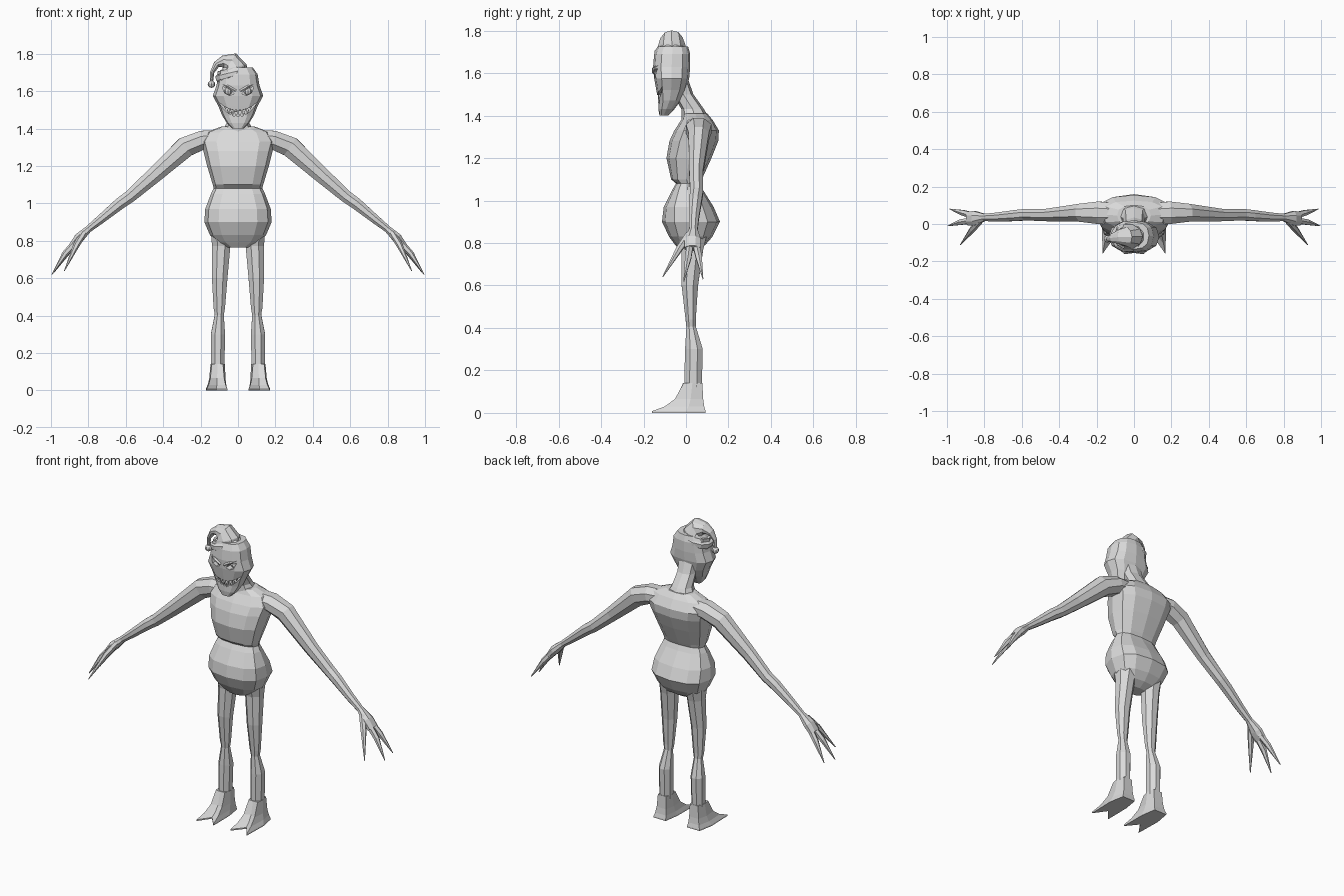
import bpy, bmesh, math
from mathutils import Vector

skin = bpy.data.materials.new("pale_grey")
skin.diffuse_color = (0.7, 0.7, 0.7, 1)


def finish(name, bm):
    bmesh.ops.recalc_face_normals(bm, faces=bm.faces)
    mesh = bpy.data.meshes.new(name)
    bm.to_mesh(mesh)
    bm.free()
    mesh.materials.append(skin)
    ob = bpy.data.objects.new(name, mesh)
    bpy.context.collection.objects.link(ob)
    return ob


def loft(name, rings):
    """Skin a list of equal-length point rings and cap both ends."""
    bm = bmesh.new()
    vs = [[bm.verts.new(p) for p in r] for r in rings]
    n = len(rings[0])
    for a, b in zip(vs, vs[1:]):
        for i in range(n):
            j = (i + 1) % n
            bm.faces.new((a[i], a[j], b[j], b[i]))
    bm.faces.new(vs[0])
    bm.faces.new(vs[-1])
    return finish(name, bm)


def power(v, p):
    return math.copysign(abs(v) ** p, v)


def body(name, rows, n=12, p=0.8):
    """Horizontal rings given as height, half width, front y, back y."""
    rings = []
    for z, w, f, b in rows:
        ring = []
        for i in range(n):
            t = 2 * math.pi * i / n
            ring.append((w * power(math.sin(t), p),
                         (f + b) / 2 + (b - f) / 2 * power(math.cos(t), p), z))
        rings.append(ring)
    return loft(name, rings)


def tube(name, path, s=1, n=8):
    """Limb along a path of x, y, z, half depth, half thickness."""
    c = [Vector(q[:3]) for q in path]
    rings = []
    for i, q in enumerate(path):
        t = (c[min(i + 1, len(c) - 1)] - c[max(i - 1, 0)]).normalized()
        side = Vector((0, 1, 0))
        side = (side - t * side.dot(t)).normalized()
        up = side.cross(t)
        ring = []
        for k in range(n):
            a = 2 * math.pi * (k + 0.5) / n
            v = c[i] + side * q[3] * math.cos(a) + up * q[4] * math.sin(a)
            ring.append((v.x * s, v.y, v.z))
        rings.append(ring)
    return loft(name, rings)


def cut(target, cutter):
    m = target.modifiers.new("cut", "BOOLEAN")
    m.object = cutter
    m.solver = "EXACT"
    bpy.context.view_layer.objects.active = target
    bpy.ops.object.modifier_apply(modifier=m.name)
    bpy.data.objects.remove(cutter)


def ball(name, loc, scale, u=8, v=6):
    bm = bmesh.new()
    bmesh.ops.create_uvsphere(bm, u_segments=u, v_segments=v, radius=1)
    for vert in bm.verts:
        vert.co = Vector(loc) + Vector([a * b for a, b in zip(vert.co, scale)])
    return finish(name, bm)


# Pot belly, hips, chest and hunched back
body("torso", [
    (0.765, 0.06, -0.03, 0.05), (0.79, 0.115, -0.05, 0.09),
    (0.83, 0.15, -0.08, 0.125), (0.90, 0.18, -0.113, 0.16),
    (0.97, 0.175, -0.105, 0.13), (1.05, 0.145, -0.065, 0.08),
    (1.08, 0.13, -0.047, 0.065), (1.10, 0.135, -0.07, 0.075),
    (1.20, 0.165, -0.092, 0.12), (1.28, 0.185, -0.078, 0.152),
    (1.33, 0.20, -0.055, 0.155), (1.38, 0.17, -0.022, 0.125),
    (1.41, 0.09, -0.01, 0.10)])

# Neck leaning forward
body("neck", [
    (1.36, 0.10, -0.02, 0.125), (1.43, 0.06, -0.022, 0.085),
    (1.50, 0.055, -0.06, 0.035), (1.57, 0.06, -0.08, 0.01)], n=8)

# Head with pointed chin and wide cheeks
head = body("head", [
    (1.40, 0.03, -0.125, -0.085), (1.43, 0.06, -0.13, -0.055),
    (1.47, 0.085, -0.13, -0.025), (1.52, 0.105, -0.14, 0.0),
    (1.575, 0.135, -0.15, 0.015), (1.63, 0.115, -0.155, 0.02),
    (1.69, 0.105, -0.15, 0.02), (1.725, 0.08, -0.135, 0.01)])

# Grinning mouth groove
edge = []
for i in range(9):
    x = -0.104 + 0.026 * i
    edge.append((x, 1.497 + 4 * x * x))
for i in range(1, 8):
    x = 0.104 - 0.026 * i
    edge.append((x, 1.463 + 7 * x * x))
cut(head, loft("mouth_cutter", [[(x, -0.3, z) for x, z in edge],
                                [(x, -0.118 + 5 * x * x, z) for x, z in edge]]))

# Teeth alternating from the upper and lower lips
for i in range(-3, 4):
    x = 0.022 * i
    y = -0.127 + 5 * x * x
    top, low = 1.50 + 4 * x * x, 1.46 + 7 * x * x
    tube("upper_tooth", [(x, y, top, 0.008, 0.009), (x, y - 0.003, low + 0.012, 0.001, 0.001)], n=4)
    if i < 3:
        x += 0.011
        y = -0.127 + 5 * x * x
        low = 1.46 + 7 * x * x
        tube("lower_tooth", [(x, y, low, 0.008, 0.008), (x, y - 0.003, low + 0.022, 0.001, 0.001)], n=4)

for s in (-1, 1):
    # Slanted eye socket with an eyeball
    socket = [(0.022, 1.585), (0.045, 1.577), (0.07, 1.588),
              (0.084, 1.622), (0.06, 1.618), (0.035, 1.603)]
    cut(head, loft("socket_cutter", [[(s * x, -0.3, z) for x, z in socket],
                                     [(s * x, -0.105, z) for x, z in socket]]))
    ball("eyeball", (s * 0.053, -0.11, 1.598), (0.02, 0.017, 0.02))
    # Heavy brow
    tube("brow", [(0.012, -0.15, 1.60, 0.009, 0.008), (0.05, -0.148, 1.622, 0.012, 0.009),
                  (0.09, -0.115, 1.638, 0.008, 0.006)], s, 5)

    # Arm from shoulder to palm
    tube("arm", [
        (0.08, 0.055, 1.345, 0.06, 0.05), (0.19, 0.06, 1.338, 0.065, 0.055),
        (0.28, 0.06, 1.302, 0.052, 0.06), (0.46, 0.048, 1.14, 0.036, 0.045),
        (0.58, 0.05, 1.035, 0.033, 0.036), (0.63, 0.045, 1.0, 0.032, 0.034),
        (0.73, 0.037, 0.918, 0.026, 0.026), (0.80, 0.035, 0.862, 0.021, 0.02),
        (0.85, 0.03, 0.815, 0.042, 0.028), (0.885, 0.03, 0.775, 0.04, 0.02)], s)
    # Three clawed fingers
    for name, path in (
        ("thumb", [(0.825, 0.015, 0.84, 0.018, 0.018), (0.865, -0.03, 0.775, 0.017, 0.017),
                   (0.928, -0.11, 0.64, 0.002, 0.002)]),
        ("middle_finger", [(0.86, 0.02, 0.80, 0.018, 0.02), (0.925, 0.01, 0.73, 0.017, 0.016),
                           (0.995, -0.01, 0.62, 0.002, 0.002)]),
        ("outer_finger", [(0.86, 0.045, 0.80, 0.018, 0.02), (0.915, 0.06, 0.735, 0.017, 0.016),
                          (0.985, 0.08, 0.63, 0.002, 0.002)])):
        tube(name, path, s, 6)

    # Thin leg with knobbly knee and calf
    tube("leg", [
        (0.09, 0.03, 0.86, 0.08, 0.06), (0.09, 0.03, 0.77, 0.055, 0.053),
        (0.098, 0.018, 0.60, 0.042, 0.045), (0.10, 0.022, 0.44, 0.026, 0.033),
        (0.10, 0.024, 0.405, 0.024, 0.026), (0.107, 0.037, 0.30, 0.045, 0.041),
        (0.108, 0.033, 0.11, 0.045, 0.038)], s)
    # Two-toed foot
    ankle = [(0.08, 0.077), (0.135, 0.077), (0.147, 0.03), (0.14, -0.012),
             (0.11, -0.014), (0.08, -0.012), (0.07, 0.03)]
    sole = [(0.072, 0.092), (0.155, 0.092), (0.172, 0.0), (0.168, -0.16),
            (0.115, -0.085), (0.057, -0.155), (0.058, 0.0)]
    rings = []
    for z, k in ((0.14, 0), (0.065, 0.27), (0.03, 0.6), (0.008, 1), (0, 1)):
        rings.append([(s * (a[0] + (b[0] - a[0]) * k), a[1] + (b[1] - a[1]) * k, z)
                      for a, b in zip(ankle, sole)])
    loft("foot", rings)

# Floppy cap with rolled band and bobble
tube("cap", [
    (-0.028, -0.067, 1.685, 0.07, 0.083), (-0.032, -0.067, 1.725, 0.068, 0.08),
    (-0.045, -0.068, 1.752, 0.055, 0.06), (-0.08, -0.07, 1.758, 0.04, 0.032),
    (-0.115, -0.075, 1.742, 0.025, 0.018), (-0.138, -0.08, 1.70, 0.013, 0.011),
    (-0.142, -0.08, 1.645, 0.008, 0.008)], n=10)
tube("cap_band", [
    (-0.026, -0.067, 1.673, 0.075, 0.085), (-0.029, -0.067, 1.68, 0.083, 0.094),
    (-0.033, -0.067, 1.70, 0.083, 0.094), (-0.036, -0.067, 1.71, 0.073, 0.084)], n=12)
ball("bobble", (-0.142, -0.08, 1.637), (0.02, 0.02, 0.02))
